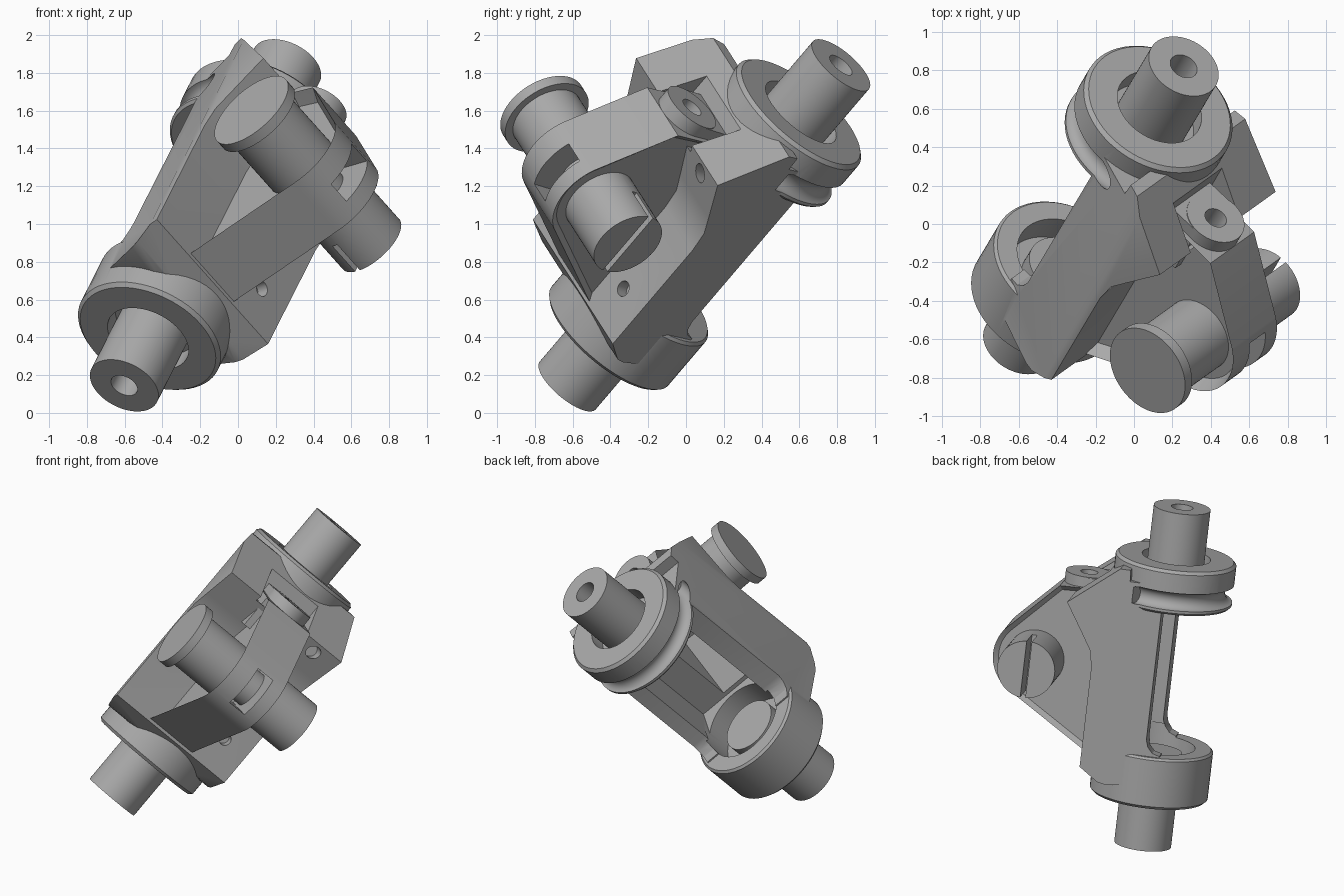
import bpy, bmesh
from math import radians, cos, sin, pi
from mathutils import Matrix, Vector

cube = bpy.data.objects.get("Cube")
if cube:
    bpy.data.objects.remove(cube, do_unlink=True)

# Part frame: x runs along the shafts, y towards the screw, z along the screw
AX = Vector((0.3605, 0.6055, 0.7098)).normalized()
AZ = Vector((0.601, 0.431, -0.672))
AZ = (AZ - AX * AZ.dot(AX)).normalized()
AY = AZ.cross(AX)
PLACE = Matrix.Translation((-0.172, 0.097, 0.993)) @ Matrix((AX, AY, AZ)).transposed().to_4x4()

steel = bpy.data.materials.new("grey_steel")
steel.use_nodes = True
steel.diffuse_color = (0.4, 0.4, 0.4, 1)
steel.node_tree.nodes["Principled BSDF"].inputs["Base Color"].default_value = (0.4, 0.4, 0.4, 1)


def finish_mesh(name, bm):
    bmesh.ops.recalc_face_normals(bm, faces=bm.faces)
    mesh = bpy.data.meshes.new(name)
    bm.to_mesh(mesh)
    bm.free()
    mesh.materials.append(steel)
    ob = bpy.data.objects.new(name, mesh)
    bpy.context.collection.objects.link(ob)
    return ob


def cylinder(name, axis, start, end, radius, a=0, b=0):
    """Cylinder along x, y or z; a and b place it on the two other axes in order."""
    bm = bmesh.new()
    bmesh.ops.create_cone(bm, cap_ends=True, segments=64, radius1=radius, radius2=radius, depth=end - start)
    mid = (start + end) / 2
    turn, spot = {
        "x": (Matrix.Rotation(pi / 2, 4, 'Y'), (mid, a, b)),
        "y": (Matrix.Rotation(pi / 2, 4, 'X'), (a, mid, b)),
        "z": (Matrix.Identity(4), (a, b, mid))}[axis]
    bm.transform(Matrix.Translation(spot) @ turn)
    return finish_mesh(name, bm)


def lathe(name, profile):
    """Turn (x, radius) points once round the shaft axis."""
    bm = bmesh.new()
    verts = [bm.verts.new((x, r, 0)) for x, r in profile]
    edges = [bm.edges.new(pair) for pair in zip(verts, verts[1:])]
    bmesh.ops.spin(bm, geom=verts + edges, cent=(0, 0, 0), axis=(1, 0, 0), angle=2 * pi, steps=64)
    bmesh.ops.remove_doubles(bm, verts=bm.verts, dist=1e-5)
    return finish_mesh(name, bm)


def box(name, x, y, z):
    bm = bmesh.new()
    bmesh.ops.create_cube(bm, size=1)
    spans = (x, y, z)
    bm.transform(Matrix.Translation([sum(s) / 2 for s in spans])
                 @ Matrix.Diagonal([s[1] - s[0] for s in spans] + [1]))
    return finish_mesh(name, bm)


def extrude(profile, low, high):
    bm = bmesh.new()
    face = bm.faces.new([bm.verts.new((x, y, low)) for x, y in profile])
    top = bmesh.ops.extrude_face_region(bm, geom=[face])["geom"]
    bmesh.ops.translate(bm, verts=[v for v in top if isinstance(v, bmesh.types.BMVert)],
                        vec=(0, 0, high - low))
    bmesh.ops.recalc_face_normals(bm, faces=bm.faces)
    return bm


def combine(ob, operation, *tools):
    for tool in tools:
        mod = ob.modifiers.new("combine", 'BOOLEAN')
        mod.operation, mod.solver, mod.object = operation, 'EXACT', tool
        bpy.context.view_layer.objects.active = ob
        bpy.ops.object.modifier_apply(modifier=mod.name)
        bpy.data.objects.remove(tool, do_unlink=True)


# Body: faceted block with sides that flare out from the collars
bm = extrude([(-0.7, -0.1), (-0.7, 0), (-0.72, 0.25), (-0.71, 0.3), (-0.62, 0.43), (0.08, 0.43),
              (0.2, 0.45), (0.3, 0.51), (0.52, 0.645), (0.8, 0.31), (0.8, 0.24), (0.72, 0.235),
              (0.72, 0), (-0.37, 0), (-0.42, -0.015), (-0.46, -0.05), (-0.475, -0.1)], -0.567, 0.6)
for spot, normal in (((0, 0, 0.37), (0, -0.1, 1)), ((0, 0, -0.41), (0, -0.4, -1))):
    cut = bmesh.ops.bisect_plane(bm, geom=bm.verts[:] + bm.edges[:] + bm.faces[:],
                                 plane_co=spot, plane_no=normal, clear_outer=True)
    bmesh.ops.edgeloop_fill(bm, edges=[e for e in cut["geom_cut"] if isinstance(e, bmesh.types.BMEdge)])
body = finish_mesh("body", bm)

# Collars at both ends of the body, each with a recess round its shaft
combine(body, 'UNION',
        lathe("lower_collar", [(-0.73, 0), (-0.73, 0.23), (-0.845, 0.23), (-0.845, 0.385),
                               (-0.825, 0.405), (-0.5, 0.405), (-0.485, 0.39), (-0.485, 0)]),
        lathe("upper_collar", [(0.73, 0), (0.73, 0.235), (0.845, 0.235), (0.845, 0.395),
                               (0.825, 0.415), (0.55, 0.415), (0.535, 0.4), (0.535, 0)]))

# Rounded groove swept around the open side of the upper collar
bm = bmesh.new()
bmesh.ops.create_circle(bm, segments=24, radius=0.062, cap_ends=True)
bm.transform(Matrix.Rotation(radians(-28), 4, 'X') @ Matrix.Translation((0.63, 0, 0.42))
             @ Matrix.Rotation(pi / 2, 4, 'X'))
bmesh.ops.spin(bm, geom=bm.verts[:] + bm.edges[:] + bm.faces[:], cent=(0, 0, 0), axis=(1, 0, 0),
               angle=radians(236), steps=48)
groove = finish_mesh("groove_cutter", bm)

# Cavity, lower bore, boss notch and small holes
combine(body, 'DIFFERENCE', groove,
        box("cavity_cutter", (-0.45, 0.525), (-0.6, 0.32), (-0.26, 0.26)),
        cylinder("bore_cutter", "x", -0.64, -0.4, 0.28),
        box("notch_cutter", (0.48, 0.9), (0.425, 0.9), (-0.3, 0.12)),
        cylinder("upper_hole_cutter", "y", 0.5, 0.9, 0.048, 0.45, 0.25),
        cylinder("lower_hole_cutter", "y", 0.36, 0.6, 0.042, -0.39, 0.22))

# Clamp lug: rounded triangle with rimmed sides
arc = [(0.285 * cos(radians(t)), 0.88 + 0.285 * sin(radians(t))) for t in range(152, 44, -6)]
bm = extrude([(-0.6, 0.36), (-0.6, 0.43)] + arc + [(0.54, 0.76), (0.56, 0.36)], -0.28, 0.1)
for f in [f for f in bm.faces if abs(f.normal.z) > 0.9]:
    bmesh.ops.inset_individual(bm, faces=[f], thickness=0.035,
                               depth=-0.08 if f.normal.z < 0 else -0.025)
lug = finish_mesh("clamp_lug", bm)

# Round-ended boss that joins the lug to the upper collar
combine(lug, 'UNION',
        box("boss_web", (0.3, 0.615), (0.37, 0.6), (-0.25, 0.07)),
        cylinder("boss", "x", 0.2, 0.62, 0.16, 0.6, -0.09))
combine(lug, 'DIFFERENCE',
        cylinder("boss_hole_cutter", "x", 0.4, 0.7, 0.06, 0.6, -0.09),
        box("gap_cutter", (-0.15, 0.15), (0.75, 1.3), (-0.135, 0)))

# Hollow behind the lug, opening into the cavity
pit_profile = [(-0.42, 0.28), (-0.42, 0.32), (-0.1, 0.62), (0.24, 0.62), (0.44, 0.32), (0.44, 0.28)]
for ob in (body, lug):
    combine(ob, 'DIFFERENCE', finish_mesh("pit_cutter", extrude(pit_profile, -0.18, 0.05)))

# Clamp screw with a disc head and a slotted tail
screw_parts = [
    cylinder("screw_head", "z", -0.635, -0.575, 0.245, 0, 0.875),
    cylinder("screw_shank", "z", -0.58, -0.14, 0.2, 0, 0.875),
    cylinder("screw_pin", "z", -0.16, 0.06, 0.13, 0, 0.875)]
tail = cylinder("screw_tail", "z", 0.04, 0.42, 0.2, 0, 0.875)
combine(tail, 'DIFFERENCE', box("slot_cutter", (-0.3, 0.3), (0.857, 0.893), (0.22, 0.5)))

# Shafts with centre holes
shafts = [lathe(name, [(inner, 0), (inner, 0.195), (outer, 0.195), (outer, 0.075),
                       (outer * 0.7, 0.075), (outer * 0.7, 0)])
          for name, inner, outer in (("lower_shaft", -0.53, -1.195), ("upper_shaft", 0.6, 1.195))]

# Place every part and smooth the round surfaces
for ob in [body, lug, tail] + screw_parts + shafts:
    ob.matrix_world = PLACE
    ob.data.shade_smooth()
    ob.data.set_sharp_from_angle(angle=radians(25))
